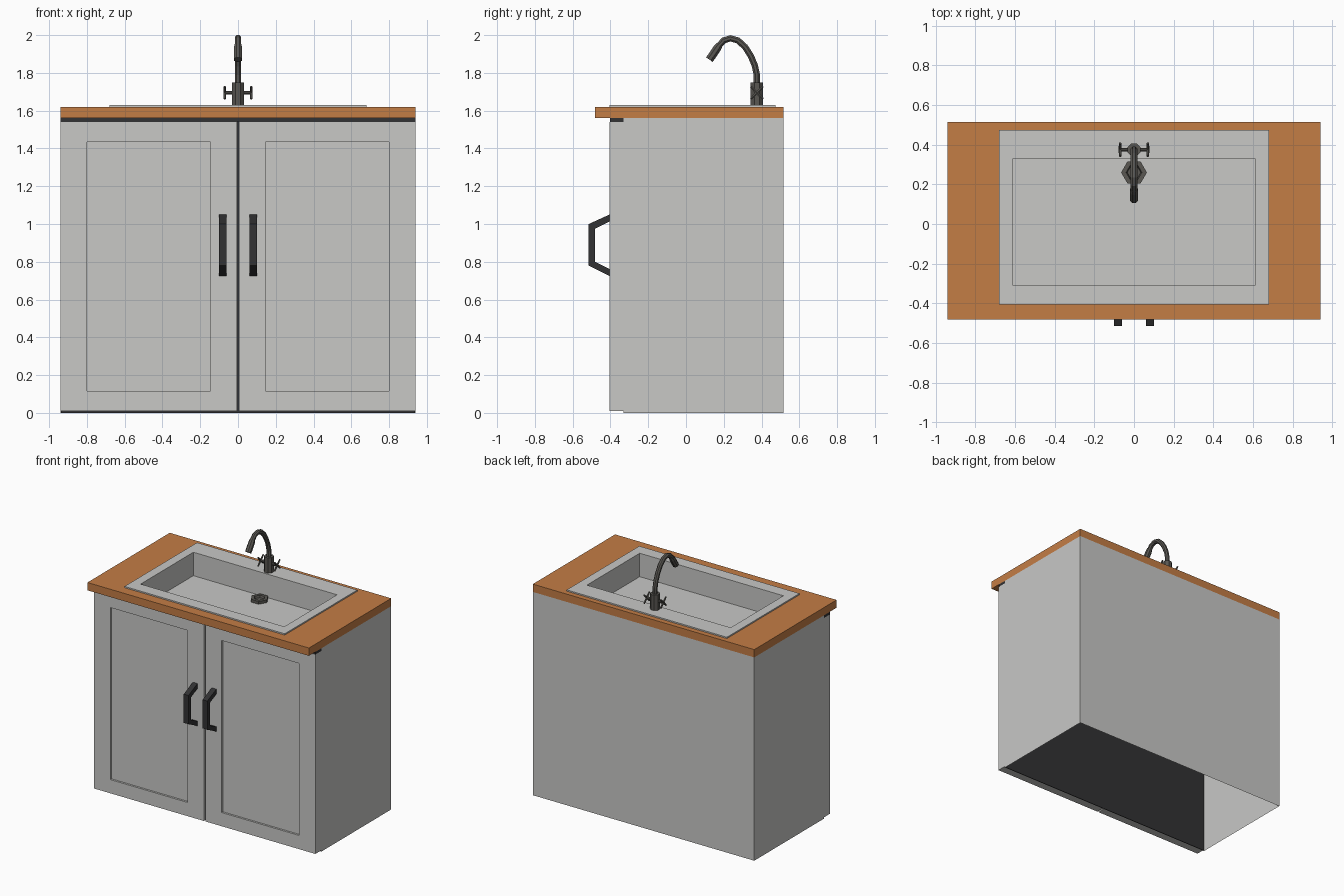
import bpy, bmesh, math
from mathutils import Vector

if "Cube" in bpy.data.objects:
    bpy.data.objects.remove(bpy.data.objects["Cube"])


def material(name, r, g, b):
    m = bpy.data.materials.new(name)
    m.diffuse_color = (r, g, b, 1)
    m.use_nodes = True
    m.node_tree.nodes["Principled BSDF"].inputs["Base Color"].default_value = m.diffuse_color
    return m


GREY = material("light_grey", 0.58, 0.58, 0.565)
WOOD = material("orange_wood", 0.55, 0.205, 0.06)
BLACK = material("near_black", 0.032, 0.032, 0.034)
METAL = material("dark_metal", 0.10, 0.095, 0.085)


def loft(name, rings, mat, cap0=True, cap1=True, closed=False, loop=True):
    """Skin a list of equal-length point rings."""
    bm = bmesh.new()
    vs = [[bm.verts.new(p) for p in r] for r in rings]
    n = len(vs[0])
    pairs = list(zip(vs, vs[1:])) + ([(vs[-1], vs[0])] if closed else [])
    for a, b in pairs:
        for i in range(n if loop else n - 1):
            j = (i + 1) % n
            bm.faces.new((a[i], a[j], b[j], b[i]))
    if cap0:
        bm.faces.new(vs[0])
    if cap1:
        bm.faces.new(vs[-1])
    bmesh.ops.recalc_face_normals(bm, faces=bm.faces)
    me = bpy.data.meshes.new(name)
    bm.to_mesh(me)
    bm.free()
    me.materials.append(mat)
    ob = bpy.data.objects.new(name, me)
    bpy.context.collection.objects.link(ob)
    return ob


def rect_xy(x, y0, y1, z):
    return [(-x, y0, z), (x, y0, z), (x, y1, z), (-x, y1, z)]


def rect_xz(x0, x1, z0, z1, y):
    return [(x0, y, z0), (x1, y, z0), (x1, y, z1), (x0, y, z1)]


def tube(name, pts, radii, mat, sides=8):
    """Faceted tube along a path with a radius at each point."""
    pts = [Vector(p) for p in pts]
    rings = []
    for i, p in enumerate(pts):
        t = (pts[min(i + 1, len(pts) - 1)] - pts[max(i - 1, 0)]).normalized()
        u = Vector((0, 0, 1)) if abs(t.x) > 0.9 else Vector((1, 0, 0))
        v = t.cross(u).normalized()
        rings.append([p + radii[i] * (u * math.cos(a) + v * math.sin(a))
                      for a in (2 * math.pi * (k + (0.5 if sides == 8 else 0)) / sides
                                for k in range(sides))])
    return loft(name, rings, mat)


# cabinet carcass: thin side and back walls, open bottom
foot = [(-0.94, -0.33), (-0.94, 0.515), (0.94, 0.515), (0.94, -0.33)]
loft("cabinet_walls", [[(x, y, z) for x, y in foot] for z in (0, 1.56)],
     GREY, False, False, loop=False)
# dark front board behind the doors and the strip above them
loft("front_board", [rect_xz(-0.938, 0.938, 0, 1.56, y) for y in (-0.331, -0.327)], BLACK)
loft("top_strip", [rect_xz(-0.94, 0.94, 1.54, 1.56, y) for y in (-0.402, -0.331)], BLACK)

# doors with recessed panels, and bent handles
profile = [(-0.405, 1.05), (-0.515, 1.0), (-0.515, 0.78), (-0.405, 0.725),
           (-0.405, 0.762), (-0.482, 0.80), (-0.482, 0.975), (-0.405, 1.013)]
for s, side in ((-1, "left"), (1, "right")):
    outer = (s * 0.006, s * 0.94, 0.01, 1.54)
    panel = (s * 0.145, s * 0.80, 0.115, 1.435)
    loft(side + "_door", [rect_xz(*outer, -0.332), rect_xz(*outer, -0.405),
                          rect_xz(*panel, -0.405), rect_xz(*panel, -0.39)], GREY)
    loft(side + "_handle", [[(s * x, y, z) for y, z in profile] for x in (0.06, 0.10)], BLACK)

# worktop with an opening for the basin
loft("worktop", [rect_xy(0.94, -0.483, 0.515, 1.56), rect_xy(0.94, -0.483, 0.515, 1.62),
                 rect_xy(0.615, -0.315, 0.335, 1.62), rect_xy(0.615, -0.315, 0.335, 1.56)],
     WOOD, False, False, closed=True)

# basin: raised rim, straight walls, flat floor
loft("basin", [rect_xy(0.68, -0.405, 0.475, 1.62), rect_xy(0.68, -0.405, 0.475, 1.63),
               rect_xy(0.61, -0.31, 0.33, 1.63), rect_xy(0.61, -0.31, 0.33, 1.45)],
     GREY, False, True)


# hexagonal drain with a sunken centre
def hexagon(r, z):
    return [(r * math.cos(k * math.pi / 3), 0.26 + r * math.sin(k * math.pi / 3), z)
            for k in range(6)]


loft("drain", [hexagon(0.065, 1.45), hexagon(0.065, 1.472),
               hexagon(0.04, 1.472), hexagon(0.034, 1.456)], METAL)

# tap: body, curved spout, nozzle
Y = 0.375
tube("tap_body", [(0, Y, 1.63), (0, Y, 1.748)], [0.035] * 2, METAL)
path = [(Y, 1.74), (Y, 1.79), (0.364, 1.84), (0.343, 1.89), (0.313, 1.937),
        (0.275, 1.972), (0.235, 1.983), (0.20, 1.972), (0.175, 1.945), (0.16, 1.92)]
tube("tap_spout", [(0, y, z) for y, z in path], [0.018] * len(path), METAL)
tube("tap_nozzle", [(0, 0.178, 1.95), (0, 0.165, 1.93), (0, 0.124, 1.87)],
     [0.019, 0.023, 0.023], METAL)

# cross-shaped tap knobs on short stems
for s, side in ((-1, "left"), (1, "right")):
    tube(side + "_knob_stem", [(s * 0.02, Y, 1.695), (s * 0.076, Y, 1.695)], [0.01] * 2, METAL)
    for d, tag in ((1, "a"), (-1, "b")):
        k = 0.033
        tube(f"{side}_knob_bar_{tag}",
             [(s * 0.07, Y - k, 1.695 - d * k), (s * 0.07, Y, 1.695), (s * 0.07, Y + k, 1.695 + d * k)],
             [0.006, 0.008, 0.006], METAL, 6)
